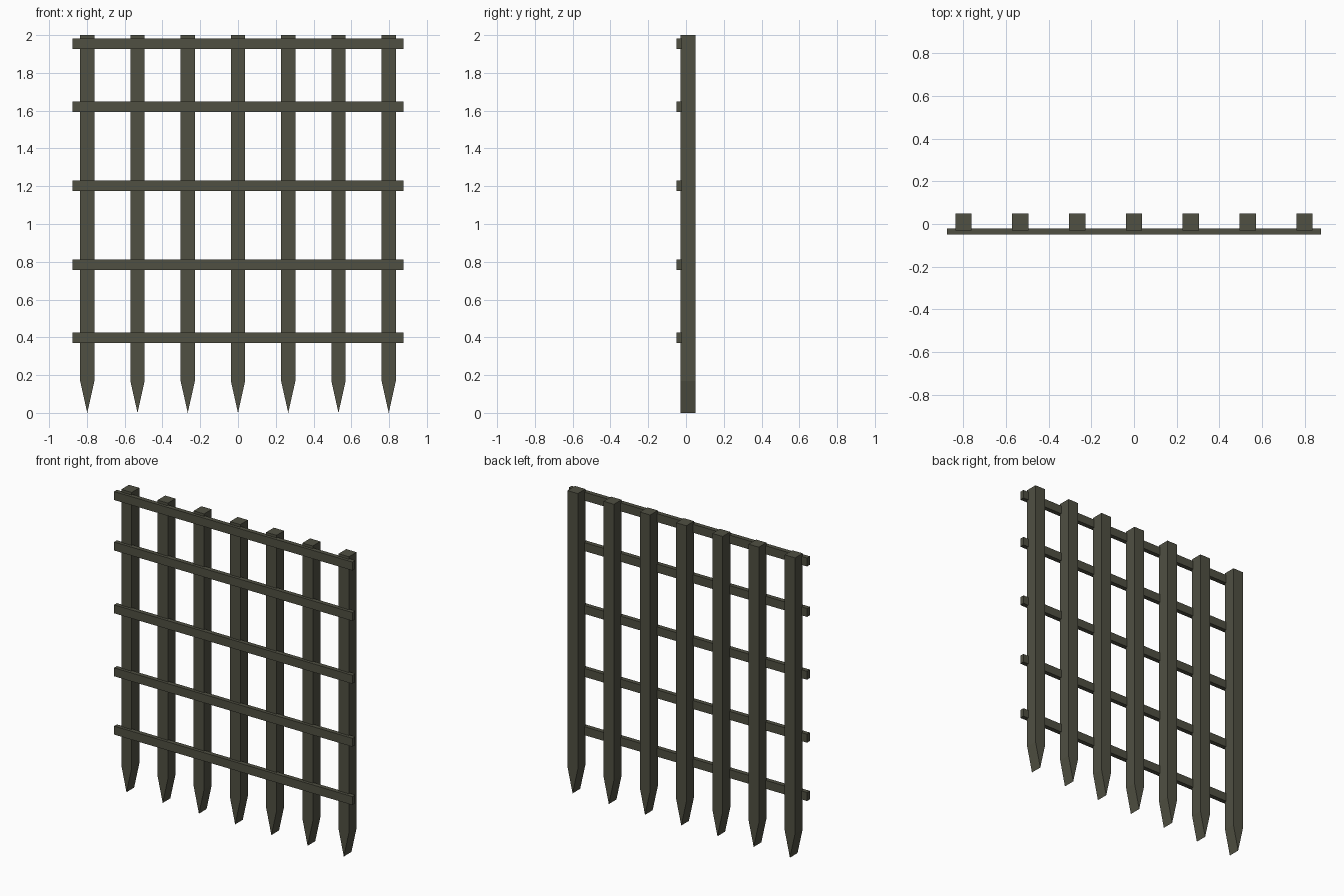
import bpy
import bmesh

cube = bpy.data.objects.get("Cube")
if cube:
    bpy.data.objects.remove(cube, do_unlink=True)

# Dark olive-grey weathered wood
wood = bpy.data.materials.new("dark_olive_wood")
wood.use_nodes = True
colour = (0.08, 0.08, 0.055, 1)
wood.diffuse_color = colour
wood.node_tree.nodes["Principled BSDF"].inputs["Base Color"].default_value = colour


def extrude_profile(name, profile, y_front, y_back):
    """Extrude an (x, z) outline from y_front to y_back."""
    bm = bmesh.new()
    face = bm.faces.new([bm.verts.new((x, y_front, z)) for x, z in profile])
    result = bmesh.ops.extrude_face_region(bm, geom=[face])
    moved = [v for v in result["geom"] if isinstance(v, bmesh.types.BMVert)]
    bmesh.ops.translate(bm, verts=moved, vec=(0, y_back - y_front, 0))
    bmesh.ops.recalc_face_normals(bm, faces=bm.faces)
    mesh = bpy.data.meshes.new(name)
    bm.to_mesh(mesh)
    bm.free()
    mesh.materials.append(wood)
    obj = bpy.data.objects.new(name, mesh)
    bpy.context.collection.objects.link(obj)
    return obj


# Upright bars with wedge-cut lower ends
half = 0.038
spacing = 0.266
stake = [(0, 0), (half, 0.17), (half, 2), (-half, 2), (-half, 0.17)]
for i in range(7):
    bar = extrude_profile(f"upright_bar_{i + 1}", stake, -0.03, 0.05)
    bar.location.x = (i - 3) * spacing

# Horizontal rails across the front, slightly let into the bars
length, height = 0.875, 0.028
rail = [(-length, -height), (length, -height), (length, height), (-length, height)]
for i, z in enumerate((0.398, 0.785, 1.203, 1.62, 1.955)):
    obj = extrude_profile(f"cross_rail_{i + 1}", rail, -0.05, -0.02)
    obj.location.z = z
